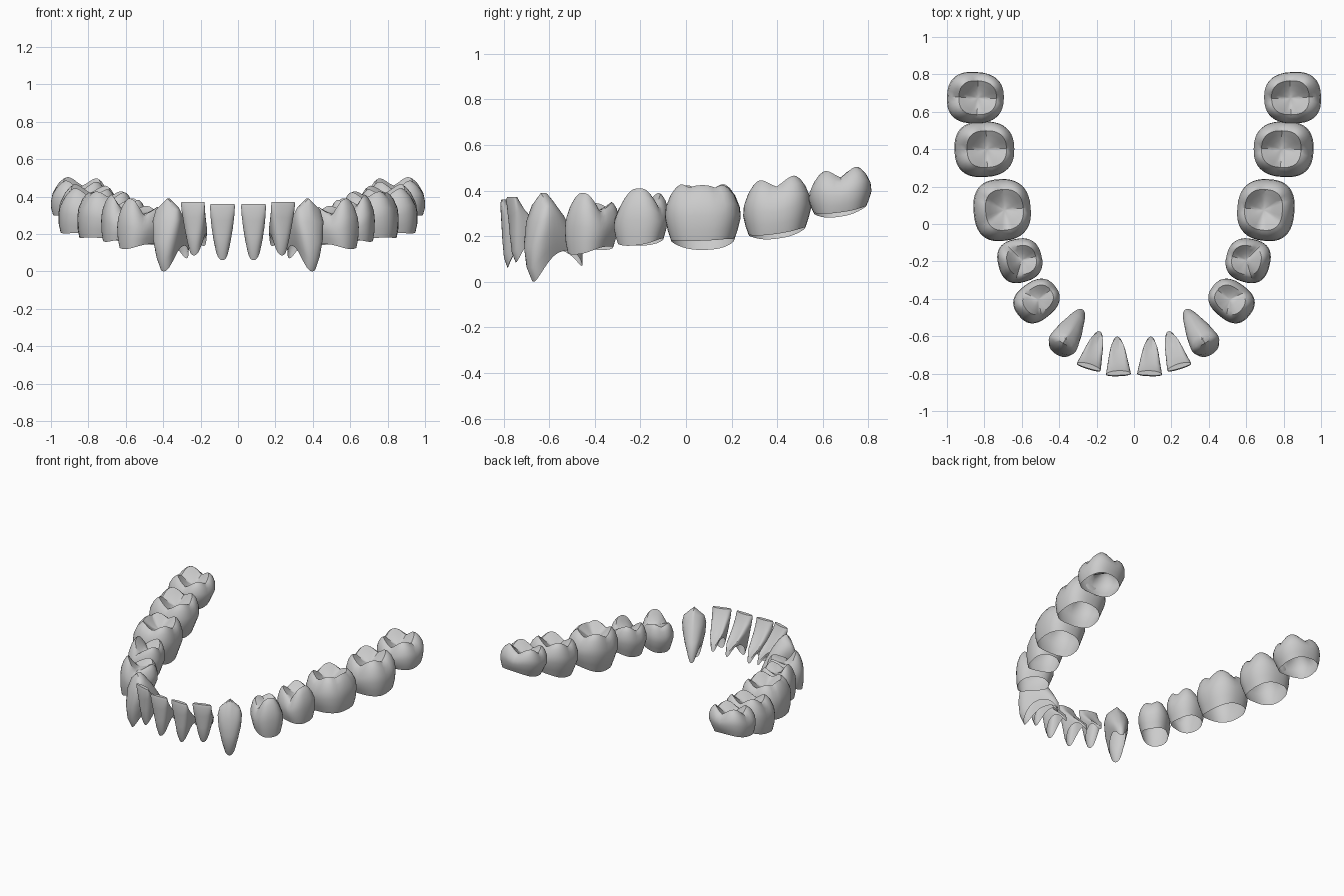
import bpy
import math
from math import sin, cos, pi, radians

if "Cube" in bpy.data.objects:
    bpy.data.objects.remove(bpy.data.objects["Cube"])

enamel = bpy.data.materials.new("enamel grey")
enamel.use_nodes = True
GREY = (0.6, 0.6, 0.6, 1)
enamel.diffuse_color = GREY
enamel.node_tree.nodes["Principled BSDF"].inputs["Base Color"].default_value = GREY

SEG = 40


def spow(value, power):
    return math.copysign(abs(value) ** power, value)


def loft(name, side, centre, facing, rings, height, square=1.0, taper=0.0, cap=0.0):
    """Open-bottomed crown. Each ring is (level, half width, outer reach, inner reach)."""
    out = radians(facing)
    verts, faces = [], []

    def place(u, v, z):
        x = centre[0] + u * cos(out) - v * sin(out)
        y = centre[1] + u * sin(out) + v * cos(out)
        verts.append((side * x, y, z))

    for level, width, outer, inner in rings:
        for i in range(SEG):
            a = 2 * pi * i / SEG
            u = (outer + inner) / 2 + (outer - inner) / 2 * spow(cos(a), square)
            v = width * spow(sin(a), square) * (1 - taper * (1 - cos(a)) / 2)
            place(u, v, height(level, a, v, width))
    last = rings[-1]
    place((last[2] + last[3]) / 2, 0, cap)

    for r in range(len(rings) - 1):
        for i in range(SEG):
            j = (i + 1) % SEG
            b = r * SEG
            faces.append((b + i, b + j, b + SEG + j, b + SEG + i))
    b = (len(rings) - 1) * SEG
    faces += [(b + i, b + (i + 1) % SEG, b + SEG) for i in range(SEG)]
    if side < 0:
        faces = [f[::-1] for f in faces]

    mesh = bpy.data.meshes.new(name)
    mesh.from_pydata(verts, [], faces)
    mesh.materials.append(enamel)
    obj = bpy.data.objects.new(name, mesh)
    bpy.context.collection.objects.link(obj)
    bpy.ops.object.select_all(action="DESELECT")
    obj.select_set(True)
    bpy.context.view_layer.objects.active = obj
    bpy.ops.object.shade_smooth_by_angle(angle=radians(35))


def front_tooth(name, side, centre, facing, base, top, rings, point=0.0, scallop=0.09, lift=0.05):
    """Blade-shaped tooth: thick at the neck, thin at the biting edge."""
    def height(level, a, v, width):
        low = base + scallop * sin(a) ** 2 + lift * (1 - cos(a)) / 2
        high = top - point * abs(v) / width
        return low + level * (high - low)
    loft(name, side, centre, facing, rings, height, 0.85, 0.45, top)


def back_tooth(name, side, centre, facing, base, top, half, cusps, lift=0.0, slope=0.0, fossa=0.08):
    """Broad tooth: bulging walls, a crest of cusps and a central hollow."""
    hu, hv = half

    def crest(a):
        best = 0
        for angle, tall in cusps:
            d = abs((a - radians(angle) + pi) % (2 * pi) - pi)
            best = max(best, tall * max(0, cos(1.35 * d)))
        return top - 0.085 * (1 - best)

    def height(level, a, v, width):
        low = base + lift * (1 - cos(a)) / 2 + 0.02 * sin(a) ** 2
        rim = crest(a)
        if level <= 1:
            z = low + level * (rim - low)
        else:
            z = rim + (level - 1) * (top - fossa - rim)
        return z + slope * v

    # level, scale, outward shift
    profile = [(0, 0.83, 0.10), (0.2, 0.92, 0.07), (0.45, 1.0, 0.0), (0.65, 0.98, -0.02),
               (0.85, 0.87, -0.05), (0.96, 0.75, -0.07), (1.0, 0.66, -0.08),
               (1.35, 0.5, -0.08), (1.75, 0.3, -0.08), (1.95, 0.12, -0.08)]
    rings = [(t, hv * s, hu * (s + d), hu * (d - s)) for t, s, d in profile]
    loft(name, side, centre, facing, rings, height, 0.8, 0.08, top - fossa)


# Ring shapes of the front teeth, neck to biting edge
incisor = [(0, 0.05, -0.02, -0.20), (0.15, 0.06, -0.004, -0.19), (0.4, 0.071, 0.003, -0.125),
           (0.7, 0.079, 0.008, -0.06), (0.94, 0.082, 0.012, -0.025), (1, 0.079, 0.007, -0.018)]
canine = [(0, 0.06, 0.045, -0.20), (0.15, 0.075, 0.07, -0.20), (0.4, 0.093, 0.078, -0.16),
          (0.7, 0.10, 0.06, -0.10), (0.92, 0.085, 0.03, -0.045), (1, 0.06, 0.008, -0.02)]

four = [(42, 1.0), (-42, 1.0), (138, 0.92), (-138, 0.92)]
five = [(50, 0.9), (0, 0.93), (-50, 1.0), (135, 0.95), (-135, 0.95)]

for side, label in ((1, "left"), (-1, "right")):
    front_tooth(label + "_central_incisor", side, (0.083, -0.802), -92, 0.06, 0.36, incisor)
    front_tooth(label + "_lateral_incisor", side, (0.242, -0.765), -73, 0.085, 0.372, incisor)
    front_tooth(label + "_canine", side, (0.375, -0.63), -60, 0.0, 0.39, canine,
                point=0.05, scallop=0.10, lift=0.07)
    back_tooth(label + "_first_premolar", side, (0.52, -0.41), -38, 0.12, 0.39, (0.125, 0.107),
               [(0, 1.0), (140, 0.5), (-140, 0.5)], lift=0.02, slope=0.05)
    back_tooth(label + "_second_premolar", side, (0.61, -0.195), -14, 0.16, 0.41, (0.118, 0.122),
               [(0, 1.0), (130, 0.7), (-130, 0.75)], slope=0.1)
    back_tooth(label + "_first_molar", side, (0.705, 0.075), -5, 0.18, 0.43, (0.153, 0.172),
               five, lift=-0.04, slope=0.03)
    back_tooth(label + "_second_molar", side, (0.80, 0.40), -2, 0.21, 0.455, (0.16, 0.155),
               four, lift=-0.02, slope=0.14)
    back_tooth(label + "_third_molar", side, (0.848, 0.675), 2, 0.305, 0.495, (0.152, 0.143),
               four, lift=-0.02, slope=0.14)
